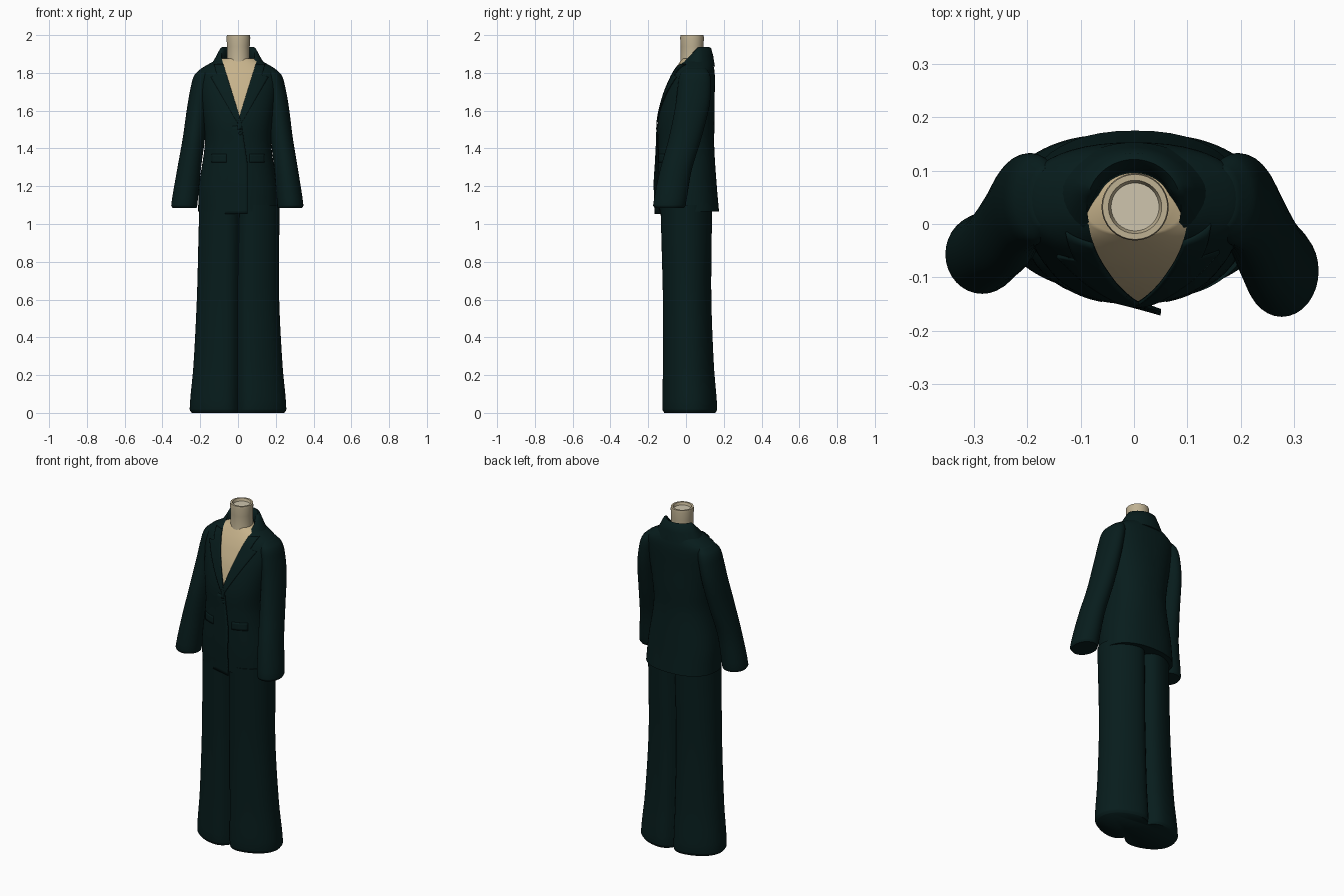
import bpy, bmesh, math

if "Cube" in bpy.data.objects:
    bpy.data.objects.remove(bpy.data.objects["Cube"])


def material(name, rgb):
    m = bpy.data.materials.new(name)
    m.use_nodes = True
    m.diffuse_color = (*rgb, 1)
    m.node_tree.nodes["Principled BSDF"].inputs["Base Color"].default_value = (*rgb, 1)
    return m


CLOTH = material("dark teal cloth", (0.0022, 0.0118, 0.0118))
SKIN = material("tan skin", (0.57, 0.45, 0.26))
NECK = material("grey tan neck", (0.52, 0.44, 0.29))
CAP = material("pale neck cap", (0.62, 0.56, 0.42))


def finish(name, bm, mats, angle=50):
    bmesh.ops.recalc_face_normals(bm, faces=bm.faces)
    me = bpy.data.meshes.new(name)
    bm.to_mesh(me)
    bm.free()
    ob = bpy.data.objects.new(name, me)
    bpy.context.collection.objects.link(ob)
    for m in mats:
        me.materials.append(m)
    bpy.ops.object.select_all(action="DESELECT")
    ob.select_set(True)
    bpy.context.view_layer.objects.active = ob
    bpy.ops.object.shade_smooth_by_angle(angle=math.radians(angle))
    return ob


def section_at(rows, z):
    """Smoothly interpolated section of a loft at height z."""
    i = 0
    while i < len(rows) - 2 and z > rows[i + 1][0]:
        i += 1
    a, b = rows[i], rows[i + 1]
    p, q = rows[max(i - 1, 0)], rows[min(i + 2, len(rows) - 1)]
    h = b[0] - a[0]
    t = min(max((z - a[0]) / h, 0), 1)
    out = []
    for k in range(1, len(a)):
        ma = (b[k] - p[k]) / (b[0] - p[0]) * h
        mb = (q[k] - a[k]) / (q[0] - a[0]) * h
        out.append((2*t**3 - 3*t*t + 1) * a[k] + (t**3 - 2*t*t + t) * ma
                   + (3*t*t - 2*t**3) * b[k] + (t**3 - t*t) * mb)
    return out


def grid_faces(bm, rings, closed):
    n = len(rings[0])
    for a, b in zip(rings, rings[1:]):
        for j in range(n if closed else n - 1):
            k = (j + 1) % n
            bm.faces.new((a[j], a[k], b[k], b[j]))


def loft(rows, power=2.3, sides=48, steps=5, crease=0):
    """Rows hold z, centre x, centre y, half width, half depth."""
    bm = bmesh.new()
    heights = [a[0] + (b[0] - a[0]) * s / steps
               for a, b in zip(rows, rows[1:]) for s in range(steps)] + [rows[-1][0]]
    rings = []
    for z in heights:
        cx, cy, rx, ry = section_at(rows, z)
        ring = []
        for j in range(sides):
            a = math.tau * j / sides
            c, s = math.cos(a), math.sin(a)
            x = rx * math.copysign(abs(c) ** (2 / power), c)
            y = ry * math.copysign(abs(s) ** (2 / power), s)
            y *= 1 - crease * math.exp(-abs(x) / 0.03)
            ring.append(bm.verts.new((cx + x, cy + y, z)))
        rings.append(ring)
    grid_faces(bm, rings, True)
    bm.faces.new(rings[0])
    bm.faces.new(rings[-1])
    return bm


# Jacket body, with the open neckline cut in as skin coloured faces
TORSO = [(1.065, 0.002, 0.017, 0.213, 0.158), (1.2, 0, 0.008, 0.207, 0.155),
         (1.42, 0, 0, 0.176, 0.149), (1.55, 0, 0.002, 0.185, 0.15),
         (1.68, 0, 0.017, 0.203, 0.135), (1.77, 0, 0.035, 0.212, 0.118),
         (1.815, 0, 0.045, 0.202, 0.105), (1.85, 0, 0.052, 0.15, 0.09),
         (1.875, 0, 0.055, 0.1, 0.075)]
V_TIP, V_SLOPE, V_X = 1.57, 0.31, 0.008


def v_edge(z):
    return V_SLOPE * (z - V_TIP)


bm = loft(TORSO)
for s in (1, -1):
    bmesh.ops.bisect_plane(bm, geom=bm.verts[:] + bm.edges[:] + bm.faces[:],
                           plane_co=(V_X, 0, V_TIP), plane_no=(s, 0, -V_SLOPE))
for f in bm.faces:
    c = f.calc_center_median()
    inside = abs(c.x - V_X) < v_edge(c.z) and c.y < 0.05
    f.material_index = int(c.z > V_TIP and inside or c.z > 1.87)
finish("jacket_body", bm, [CLOTH, SKIN])


def front_y(x, z):
    cx, cy, rx, ry = section_at(TORSO, z)
    r = min(abs(x - cx) / rx, 0.97)
    return cy - ry * (1 - r ** 2.3) ** (1 / 2.3)


def patch(name, z0, z1, span, lift, thick=0.006, nz=24, nx=8):
    """Cloth panel that follows the jacket front; span(z) gives its x limits."""
    bm = bmesh.new()
    rows = []
    for i in range(nz + 1):
        z = z0 + (z1 - z0) * i / nz
        xa, xb = span(z)
        row = []
        for j in range(nx + 1):
            v = j / nx
            x = xa + (xb - xa) * v
            row.append(bm.verts.new((x, front_y(x, z) - lift(v, z), z)))
        rows.append(row)
    grid_faces(bm, rows, False)
    ob = finish(name, bm, [CLOTH])
    mod = ob.modifiers.new("thickness", "SOLIDIFY")
    mod.thickness, mod.offset = thick, 0


# Notched lapels and pocket flaps on both sides
def lapel_width(z):
    if z > 1.785:
        return 0.05
    return 0.012 + 0.075 * (z - 1.5) / 0.275


for s, label in ((1, "left"), (-1, "right")):
    def lapel_span(z, s=s):
        inner = max(v_edge(z), -0.01)
        return V_X + s * inner, V_X + s * (inner + lapel_width(z))
    patch(label + "_lapel", 1.5, 1.845, lapel_span, lambda v, z: 0.004, nz=36)
    patch(label + "_pocket_flap", 1.325, 1.37, lambda z, s=s: (s * 0.06, s * 0.14),
          lambda v, z: 0, thick=0.005, nz=4)

# Overlapping front edge, blending into the jacket and widest near the hem
patch("front_overlap", 1.053, 1.52,
      lambda z: (-0.1, 0.02 + 0.03 * min(1, (1.52 - z) / 0.2)),
      lambda v, z: -0.006 + (0.008 + 0.022 * min(1, (1.52 - z) / 0.3)) * v * v)

# Front button
bm = bmesh.new()
bmesh.ops.create_uvsphere(bm, u_segments=16, v_segments=8, radius=0.009)
for v in bm.verts:
    v.co = (v.co.x + 0.012, v.co.y * 0.5 + front_y(0.012, 1.48) - 0.005, v.co.z + 1.48)
finish("front_button", bm, [CLOTH])

# Folded collar wrapping the neck and sloping down into the lapels
bm = bmesh.new()
rings = []
for i in range(41):
    a = math.radians(-120 + 240 * i / 40)
    front = max(0, 0.35 - math.cos(a)) / 0.85
    ring = []
    for k, (rx, ry, z) in enumerate((
            (0.068, 0.058, 1.865), (0.075, 0.072, 1.92), (0.088, 0.086, 1.938),
            (0.1, 0.098, 1.932), (0.122, 0.109, 1.89), (0.155, 0.118, 1.835),
            (0.12, 0.09, 1.825))):
        lower = (z - 1.825) * 0.65 * front + 0.015 * front
        wide = rx + 0.024 * front * (k < 2)
        ring.append(bm.verts.new((wide * math.sin(a), 0.035 + ry * math.cos(a) - 0.01 * front,
                                  z - lower)))
    rings.append(ring)
grid_faces(bm, rings, True)
bm.faces.new(rings[0])
bm.faces.new(rings[-1])
finish("collar", bm, [CLOTH], 70)

# Sleeves hang forward and outward, the left one reaching further forward
SLEEVE = [(1.085, 0.275, -0.088, 0.064, 0.078), (1.1, 0.277, -0.088, 0.069, 0.086),
          (1.28, 0.256, -0.055, 0.063, 0.084), (1.45, 0.232, -0.006, 0.059, 0.086),
          (1.62, 0.213, 0.033, 0.056, 0.09), (1.73, 0.196, 0.045, 0.053, 0.088),
          (1.79, 0.182, 0.047, 0.048, 0.08), (1.825, 0.165, 0.05, 0.028, 0.055)]
for s, label, back in ((1, "left", 0), (-1, "right", 0.09)):
    rows = [(z, s * (x + back * max(0, 1.6 - z) / 6), y + back * max(0, 1.45 - z), rx,
             ry * (1 - 1.5 * back * (z < 1.4)))
            for z, x, y, rx, ry in SLEEVE]
    finish(label + "_sleeve", loft(rows, 2.0, 32), [CLOTH])

# Wide trousers, the two legs divided by a deep crease front and back
TROUSERS = [(0.0, 0, 0.02, 0.245, 0.145), (0.02, 0, 0.02, 0.256, 0.155),
            (0.25, 0, 0.013, 0.236, 0.145), (0.6, 0, 0.006, 0.218, 0.139),
            (0.9, 0.004, 0.003, 0.214, 0.144), (1.1, 0.008, 0.002, 0.213, 0.149)]
finish("trousers", loft(TROUSERS, 2.15, 120, crease=0.38), [CLOTH], 60)

# Neck post with a rim and a shallow hollow top
bm = bmesh.new()
rings = []
for r, z in ((0.066, 1.84), (0.06, 1.88), (0.06, 1.94), (0.063, 1.985), (0.061, 2.0),
             (0.05, 2.0), (0.045, 1.985)):
    rings.append([bm.verts.new((0.002 + r * math.cos(math.tau * j / 32),
                                0.032 + r * math.sin(math.tau * j / 32), z))
                  for j in range(32)])
grid_faces(bm, rings, True)
bm.faces.new(rings[0])
bm.faces.new(rings[-1]).material_index = 1
finish("neck", bm, [NECK, CAP], 40)
